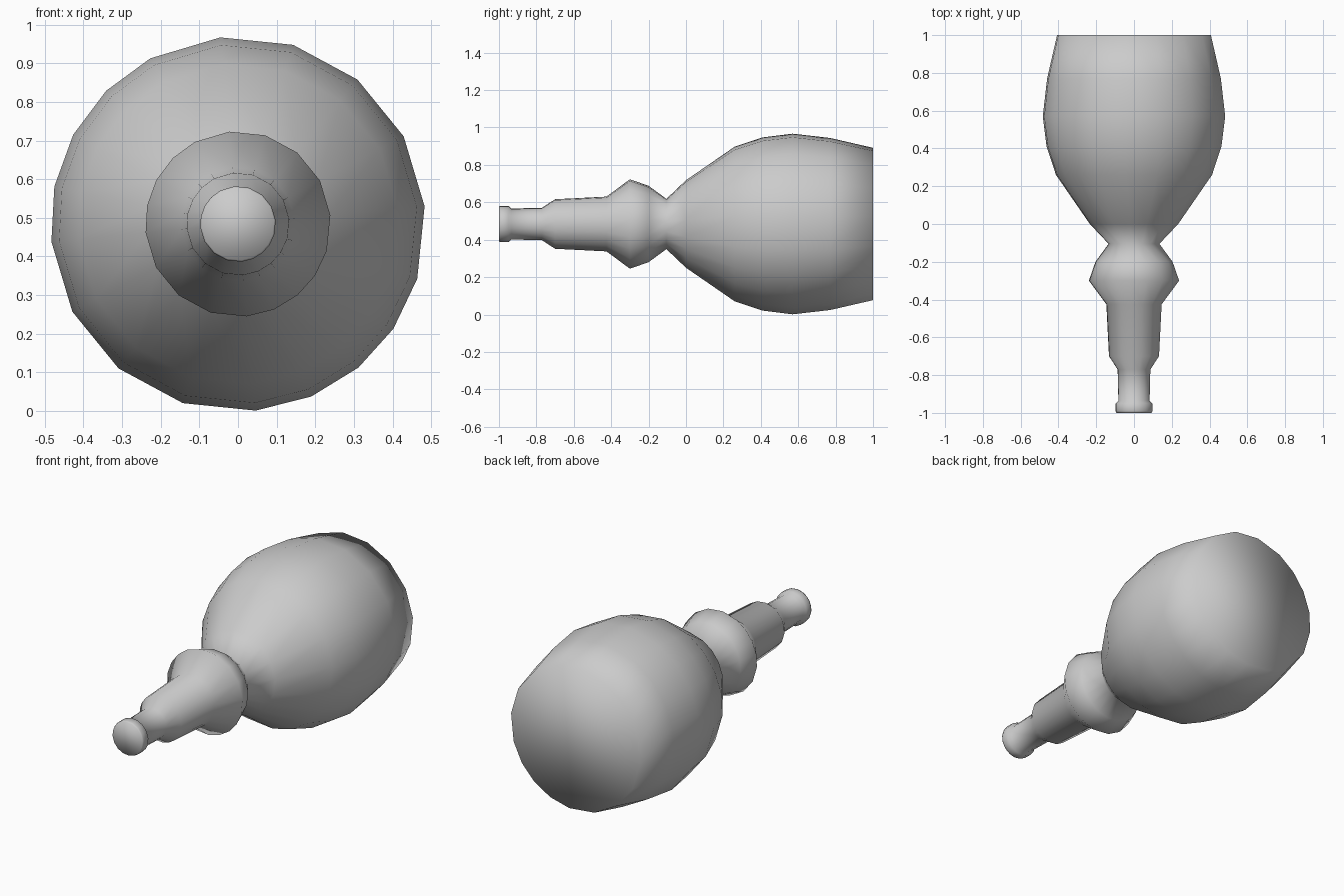
import bpy, bmesh
from math import cos, sin, radians

if "Cube" in bpy.data.objects:
    bpy.data.objects.remove(bpy.data.objects["Cube"])

CZ = 0.484  # axis height
# Uneven spacing of the facets around the axis (degrees)
ANGLES = [5.4, 27.9, 50.4, 72.9, 95.4, 117.9, 134.7, 151.6, 168.5,
          185.4, 207.9, 230.4, 252.9, 275.4, 293, 310, 326, 343]


def lathe_y(name, profile):
    """Turn (y, radius) points around the y axis, closed by flat caps."""
    bm = bmesh.new()
    rings = [[bm.verts.new((r * cos(radians(a)), y, CZ + r * sin(radians(a))))
              for a in ANGLES] for y, r in profile]
    n = len(ANGLES)
    for a, b in zip(rings, rings[1:]):
        for i in range(n):
            j = (i + 1) % n
            bm.faces.new((a[i], a[j], b[j], b[i]))
    bm.faces.new(rings[0])
    bm.faces.new(rings[-1])
    bmesh.ops.recalc_face_normals(bm, faces=bm.faces)
    for f in bm.faces:
        f.smooth = True
    me = bpy.data.meshes.new(name)
    bm.to_mesh(me)
    bm.free()
    ob = bpy.data.objects.new(name, me)
    bpy.context.collection.objects.link(ob)
    return ob


lathe_y("turned_bulb_body", [
    # tip button and thin neck
    (-1.0, 0.094), (-0.99, 0.098), (-0.95, 0.098), (-0.935, 0.083), (-0.77, 0.087),
    # stem
    (-0.70, 0.133), (-0.425, 0.147),
    # collar and waist
    (-0.30, 0.24), (-0.20, 0.205), (-0.105, 0.135),
    # large bulb
    (0.0, 0.235), (0.26, 0.415), (0.41, 0.465), (0.57, 0.485), (0.77, 0.462), (1.0, 0.409),
])
